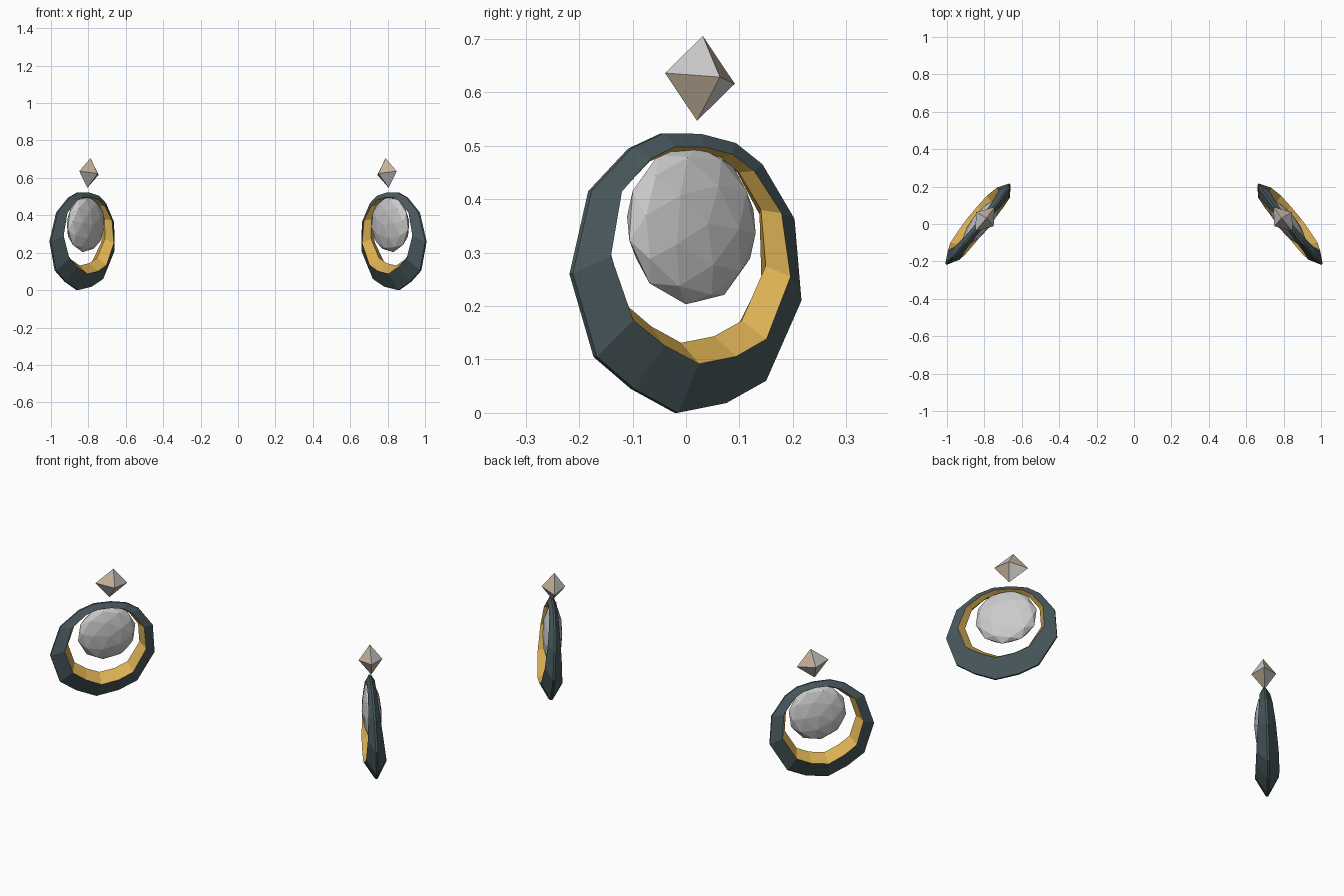
import bpy, bmesh
from mathutils import Vector, Matrix

cube = bpy.data.objects.get("Cube")
if cube:
    bpy.data.objects.remove(cube)


def material(name, rgb):
    m = bpy.data.materials.new(name)
    m.use_nodes = True
    m.diffuse_color = (*rgb, 1)
    m.node_tree.nodes["Principled BSDF"].inputs["Base Color"].default_value = (*rgb, 1)
    return m


slate = material("dark slate", (0.07, 0.105, 0.115))
gold = material("gold", (0.70, 0.43, 0.085))
silver = material("silver grey", (0.6, 0.6, 0.6))
tan = material("warm tan", (0.56, 0.45, 0.32))

# Tilted frame of the left earring: across, up, outward
U = Vector((-0.62, 0.78, -0.12)).normalized()
N = U.cross(Vector((-0.107, 0.069, 0.99))).normalized()
V = N.cross(U)
FRAME = Matrix((U, V, N)).transposed()


def finish(name, bm, mats):
    """Make the left part and its mirror image on the right."""
    bmesh.ops.recalc_face_normals(bm, faces=bm.faces)
    for side, sign in (("left", 1), ("right", -1)):
        mesh = bpy.data.meshes.new(f"{side}_{name}")
        copy = bm.copy()
        if sign < 0:
            bmesh.ops.scale(copy, vec=(-1, 1, 1), verts=copy.verts)
            bmesh.ops.reverse_faces(copy, faces=copy.faces)
        copy.to_mesh(mesh)
        copy.free()
        for m in mats:
            mesh.materials.append(m)
        obj = bpy.data.objects.new(f"{side}_{name}", mesh)
        bpy.context.collection.objects.link(obj)
    bm.free()


# Hoop: outer outline (y, z), laid on the tilted plane, thicker towards the bottom
OUTLINE = [(-0.045, 0.523), (0.025, 0.522), (0.09, 0.505), (0.14, 0.465),
           (0.2, 0.363), (0.213, 0.21), (0.147, 0.06), (0.072, 0.018),
           (-0.018, 0), (-0.1, 0.045), (-0.17, 0.105), (-0.215, 0.26),
           (-0.18, 0.415), (-0.105, 0.495)]
center = Vector((0.832, 0, 0.262))
bm = bmesh.new()
rings = []
for y, z in OUTLINE:
    d = Vector((0, y, z - center.z))
    d.x = -(N.y * d.y + N.z * d.z) / N.x
    half = 0.04 - 0.07 * d.z
    rim = center + d * 0.78 + V * 0.032
    ridge = center + d * 0.685 + V * 0.049
    outer = center + d
    section = [ridge, rim + N * half, outer + N * 0.005, outer - N * 0.005, rim - N * half]
    rings.append([bm.verts.new(p) for p in section])
for a, b in zip(rings, rings[1:] + rings[:1]):
    for i in range(5):
        j = (i + 1) % 5
        face = bm.faces.new((a[i], a[j], b[j], b[i]))
        face.material_index = 1 if i in (0, 4) else 0   # gold inner band
finish("hoop", bm, [slate, gold])

# Faceted stone hanging inside the hoop
bm = bmesh.new()
bmesh.ops.create_icosphere(bm, subdivisions=2, radius=1)
for v in bm.verts:
    v.co = FRAME @ Vector((v.co.x * 0.153, v.co.y * 0.15, v.co.z * 0.05)) + Vector((0.815, 0.01, 0.352))
finish("stone", bm, [silver])

# Stud above: octahedron with alternating facet colours
bm = bmesh.new()
stud_center = Vector((0.797, 0.026, 0.626))
axes = (U * 0.084, V * 0.08, N * 0.06)
tips = {(k, s): bm.verts.new(stud_center + axes[k] * s) for k in range(3) for s in (-1, 1)}
for a in (-1, 1):
    for b in (-1, 1):
        for c in (-1, 1):
            face = bm.faces.new((tips[0, a], tips[1, b], tips[2, c]))
            face.material_index = 1 if a * b * c > 0 else 0
finish("stud", bm, [silver, tan])
